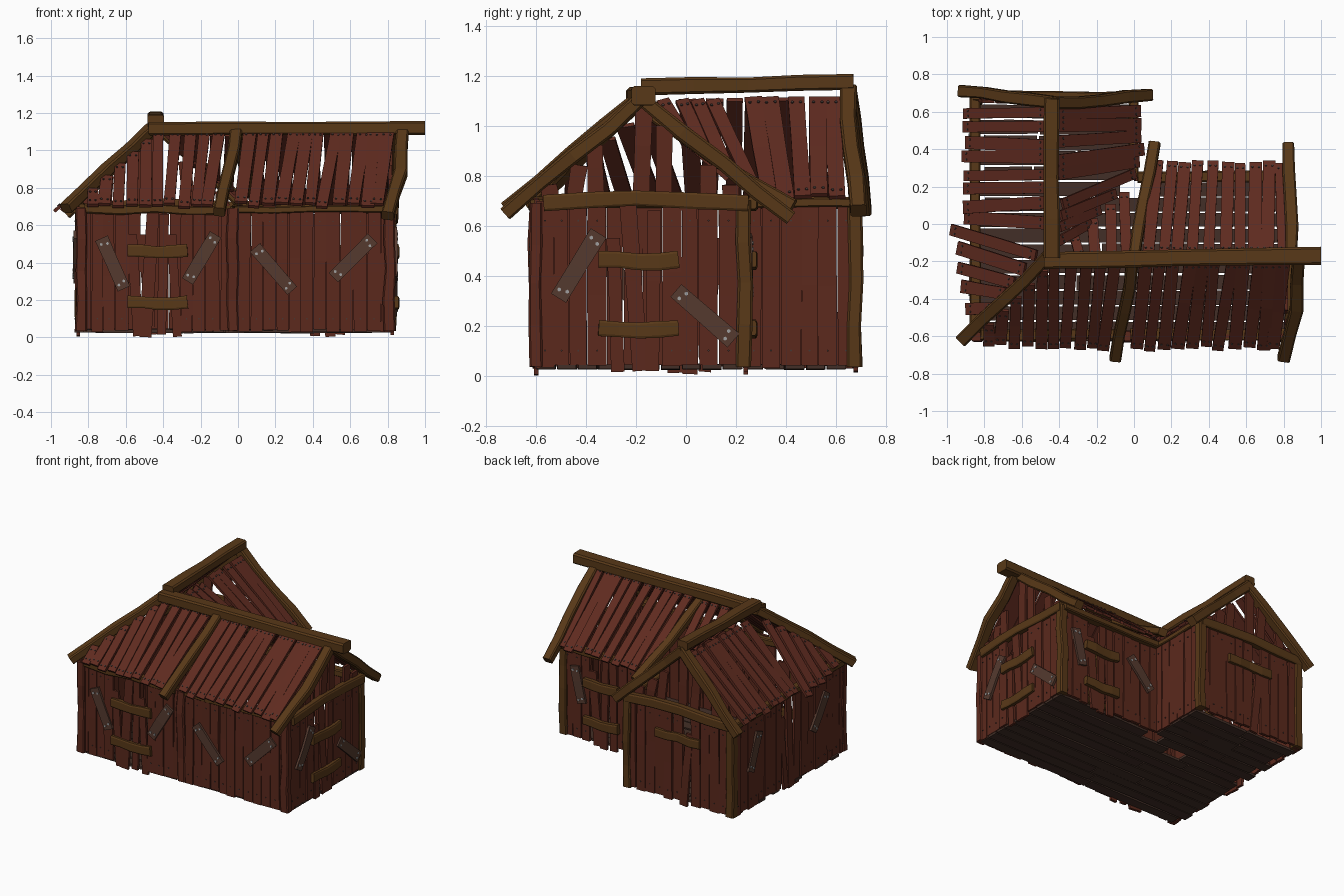
import bpy, bmesh, random
from mathutils import Vector as V

if "Cube" in bpy.data.objects:
    bpy.data.objects.remove(bpy.data.objects["Cube"])

random.seed(11)
R = random.uniform


def material(name, rgb):
    m = bpy.data.materials.new(name)
    m.diffuse_color = (*rgb, 1)
    m.use_nodes = True
    m.node_tree.nodes["Principled BSDF"].inputs["Base Color"].default_value = m.diffuse_color
    return m


WALL = material("wall_wood", (0.105, 0.022, 0.012))
ROOF = material("roof_wood", (0.115, 0.024, 0.014))
BEAM = material("beam_wood", (0.098, 0.040, 0.009))
PATCH = material("patch_wood", (0.090, 0.042, 0.028))
FLOOR = material("floor_wood", (0.055, 0.028, 0.020))
NAIL = material("nail_metal", (0.06, 0.04, 0.035))
STEEL = material("patch_nail_metal", (0.35, 0.35, 0.35))


def finish(bm, name, *mats):
    bmesh.ops.recalc_face_normals(bm, faces=bm.faces)
    me = bpy.data.meshes.new(name)
    bm.to_mesh(me)
    bm.free()
    ob = bpy.data.objects.new(name, me)
    bpy.context.collection.objects.link(ob)
    for m in mats:
        me.materials.append(m)


def sweep(bm, pts, normal, section, mat=0):
    """Loft a cross-section (side, up) along points; section is a function of the ring index."""
    rings = []
    for i, p in enumerate(pts):
        d = (pts[min(i + 1, len(pts) - 1)] - pts[max(i - 1, 0)]).normalized()
        side = d.cross(normal).normalized()
        up = side.cross(d)
        rings.append([bm.verts.new(p + side * s + up * u) for s, u in section(i)])
    n = len(rings[0])
    faces = [bm.faces.new((a[k], a[(k + 1) % n], b[(k + 1) % n], b[k]))
             for a, b in zip(rings, rings[1:]) for k in range(n)]
    faces += [bm.faces.new(rings[0][::-1]), bm.faces.new(rings[-1])]
    for f in faces:
        f.material_index = mat


def nail(bm, p, normal, r=0.006):
    n = V(normal).normalized()
    ring = [(r * x, r * y) for x, y in ((1, 0), (.5, .87), (-.5, .87), (-1, 0), (-.5, -.87), (.5, -.87))]
    sweep(bm, [p, p + n * 0.005], V((0.3, 0.5, 0.81)), lambda i: ring, 1)


def plank(bm, a, b, n, w=0.075, t=0.018, nails=False):
    """Rough flat board from a to b facing n, slightly uneven in width and bend."""
    a, b, n = V(a), V(b), V(n).normalized()
    pts = [a, a.lerp(b, R(.4, .6)) + n * R(-.004, .004), b]
    ws = [w * R(.92, 1.04) / 2 for _ in pts]
    sweep(bm, pts, n, lambda i: [(-ws[i], -t / 2), (ws[i], -t / 2), (ws[i], t / 2), (-ws[i], t / 2)])
    if nails:
        d = (b - a).normalized()
        side = d.cross(n)
        for e in (a + d * .035, b - d * .035):
            for s in (-.25, .25):
                nail(bm, e + side * s * w + n * t / 2, n)


def beam(name, pts, w=0.07, h=0.07, up=(0, 0, 1), wob=0.008, mat=BEAM):
    """Hewn beam with chamfered edges and a wavering line."""
    pts = [V(p) for p in pts]
    fine = []
    for a, b in zip(pts, pts[1:]):
        k = 4 if len(pts) == 2 else 2
        fine += [a.lerp(b, j / k) + (V((R(-wob, wob), R(-wob, wob), R(-wob, wob))) if j else V())
                 for j in range(k)]
    fine.append(pts[-1])
    scale = [R(.92, 1.08) for _ in fine]
    oct_ = [(-.5, -.36), (-.38, -.5), (.38, -.5), (.5, -.36), (.5, .36), (.38, .5), (-.38, .5), (-.5, .36)]
    bm = bmesh.new()
    sweep(bm, fine, V(up), lambda i: [(x * w * scale[i], y * h * scale[i]) for x, y in oct_])
    finish(bm, name, mat)


def wall(name, a, b, n, windows=()):
    """Upright boards from a to b; inside a window span the boards are broken and crooked."""
    bm = bmesh.new()
    a, b, n = V((*a, 0)), V((*b, 0)), V(n)
    length, d = (b - a).length, (b - a).normalized()
    s, k = 0.0, 0
    while s < length - .02:
        w = min(R(.06, .085), length - s)
        c = a + d * (s + w / 2)
        if any(lo < s + w / 2 < hi for lo, hi in windows):
            lean = d * R(-.03, .03)
            top = (.55, .68, .66)[k % 3]
            k += 1
            plank(bm, c - lean + V((0, 0, R(.002, .02))), c + lean + V((0, 0, top)), n, w * .8)
        else:
            c += n * R(-.007, .004)
            plank(bm, c + V((0, 0, R(.028, .045))), c + d * R(-.005, .005) + V((0, 0, R(.68, .71))), n, w * .97, .02)
            for z in (.10, .62):
                nail(bm, c + n * .011 + V((0, 0, z)), n, .004)
        s += w
    finish(bm, name, WALL, NAIL)


def roof(name, low, high, n, count, skew=.02, w=.068, skip=()):
    """Loose boards running from the low edge to the high edge of a slope."""
    bm = bmesh.new()
    l0, l1, h0, h1 = map(V, (*low, *high))
    for i in range(count):
        u = (i + .5) / count
        p, q = l0.lerp(l1, u + R(-skew, skew)), h0.lerp(h1, u + R(-skew, skew))
        if i in skip or (q - p).length < .09:
            continue
        plank(bm, p - (q - p).normalized() * R(-.015, .02) + V(n) * R(0, .012), q, n, w * R(.85, 1.1), .018, True)
    finish(bm, name, ROOF, NAIL)


def patch(name, a, b, n):
    bm = bmesh.new()
    a, b, n = V(a), V(b), V(n)
    plank(bm, a, b, n, .072, .016)
    side = (b - a).normalized().cross(n)
    for u, s in ((.1, .015), (.13, -.018), (.9, .016), (.87, -.016)):
        nail(bm, a.lerp(b, u) + side * s + n * .008, n, .008)
    finish(bm, name, PATCH, STEEL)


# Walls of the L-shaped plan
X0, X1, XI, Y0, YI, Y1 = -.855, .825, 0.0, -.60, .24, .68
wall("front_wall", (X0, Y0), (X1, Y0), (0, -1, 0), [(.30, .55)])
wall("right_gable_wall", (X1, Y0), (X1, YI), (1, 0, 0), [(.27, .54)])
wall("inner_back_wall", (X1, YI), (XI, YI), (0, 1, 0), [(.22, .44)])
wall("inner_side_wall", (XI, YI), (XI, Y1), (1, 0, 0))
wall("rear_gable_wall", (XI, Y1), (X0, Y1), (0, 1, 0), [(.46, .53)])
wall("left_wall", (X0, Y1), (X0, Y0), (-1, 0, 0), [(.53, .78)])

# Floor boards along x, with worn gaps and ragged ends
bm = bmesh.new()
y = Y0 + .04
while y < Y1:
    end = X1 if y < YI else XI
    split = R(-.5, .1) if y < YI else R(-.6, -.3)
    gap = R(.02, .10) if .1 < y < YI else .005
    plank(bm, (X0 + R(-.02, .06), y, .035), (split - gap, y, .035), (0, 0, 1), .076)
    plank(bm, (split + gap, y + R(-.005, .005), .033), (end, y, .035), (0, 0, 1), .076)
    y += .083
finish(bm, "floor_boards", FLOOR)

# Corner posts: hewn beams at the gables, red boards along the front
for i, (x, py) in enumerate([(X1 - .01, YI - .01), (XI - .01, Y1 - .005), (X0 + .015, Y1 - .005)]):
    beam(f"post_{i + 1}", [(x, py, .035), (x, py, .70)], .06, .06, (0, 1, 0))
for i, x in enumerate([X0 + .015, -.025, X1 - .015]):
    beam(f"front_post_{i + 1}", [(x, Y0, .035), (x, Y0, .69)], .06, .05, (0, 1, 0), mat=WALL)

# Eave and tie beams
beam("front_eave_left", [(-.82, -.59, .69), (-.08, -.59, .68)], .06, .05)
beam("front_eave_right", [(-.02, -.59, .685), (.81, -.59, .685)], .06, .035)
beam("right_tie", [(.83, -.57, .69), (.83, -.2, .71), (.83, .25, .69)], .05, .065)
beam("inner_back_eave", [(.82, .25, .69), (.02, .25, .69)], .06, .045)
beam("inner_side_eave", [(0, .25, .69), (0, .68, .69)], .05, .035)
beam("rear_tie", [(.0, .685, .69), (-.44, .685, .71), (-.86, .685, .69)], .05, .065)
beam("left_eave", [(-.85, .68, .69), (-.85, -.58, .69)], .06, .05)

# Ridges, bargeboards, hip and rafters
beam("main_ridge", [(-.48, -.195, 1.115), (1.0, -.17, 1.12)], .095, .075, wob=.003)
beam("rear_ridge", [(-.44, -.18, 1.155), (-.44, .67, 1.175)], .085, .065, wob=.004)
N = {"f": (0, -.66, .75), "b": (0, .66, .75), "l": (-.66, 0, .75), "r": (.66, 0, .75)}
beam("right_barge_front", [(.88, -.18, 1.11), (.87, -.45, .88), (.80, -.72, .65)], .07, .06, N["f"])
beam("right_barge_back", [(.84, -.17, 1.10), (.835, .15, .85), (.825, .42, .63)], .065, .06, N["b"])
beam("rear_barge_left", [(-.42, .65, 1.14), (-.68, .68, .90), (-.92, .71, .66)], .065, .065, N["l"])
beam("rear_barge_right", [(-.44, .65, 1.14), (-.18, .66, .90), (.08, .69, .66)], .065, .065, N["r"])
beam("hip_beam", [(-.46, -.17, 1.12), (-.70, -.41, .90), (-.92, -.62, .69)], .07, .06, (-.4, -.4, .8))
beam("mid_rafter_front", [(-.01, -.20, 1.10), (-.05, -.46, .89), (-.10, -.72, .67)], .065, .06, N["f"])
beam("mid_rafter_back", [(.0, -.19, 1.08), (.05, .12, .86), (.11, .43, .68)], .06, .05, N["b"])

# Roof boards, slope by slope
roof("roof_front_hip", [(-.82, -.65, .70), (-.47, -.65, .70)], [(-.80, -.56, .77), (-.45, -.21, 1.09)], N["f"], 5, .03)
roof("roof_front_left", [(-.47, -.66, .70), (-.12, -.66, .70)], [(-.45, -.20, 1.10), (-.06, -.20, 1.10)], N["f"], 5, .05)
roof("roof_front_right", [(-.02, -.66, .71), (.79, -.66, .70)], [(.03, -.20, 1.10), (.85, -.20, 1.10)], N["f"], 11, .018)
roof("roof_back", [(.09, .32, .70), (.83, .32, .70)], [(.04, -.16, 1.10), (.84, -.16, 1.10)], N["b"], 10, .014)
roof("roof_left", [(-.90, .64, .70), (-.90, -.02, .70)], [(-.47, .64, 1.11), (-.47, -.02, 1.10)], N["l"], 8, .025, .066)
roof("roof_left_hip", [(-.97, .03, .68), (-.89, -.50, .70)], [(-.50, -.14, 1.08), (-.77, -.48, .82)], N["l"], 5, .02)
roof("roof_inner_side", [(.03, .30, .71), (.03, .64, .71)], [(-.41, .22, 1.11), (-.41, .64, 1.11)], N["r"], 5, .04)
roof("roof_valley_side", [(-.28, -.04, .97), (.02, .30, .73)], [(-.41, -.12, 1.10), (-.38, .14, 1.10)], N["r"], 4, .03, .055)
roof("roof_valley_back", [(-.36, -.10, 1.0), (.0, .22, .74)], [(-.34, -.18, 1.09), (.0, -.18, 1.08)], N["b"], 4, .03, .06)

# Slats filling the upper gables
bm = bmesh.new()
for i in range(9):
    u = -.36 + i * .09
    top = 1.08 - abs(u) * .88
    if i not in (3, 6):
        plank(bm, (.81, -.18 + u, .70), (.815, -.18 + u + R(-.02, .03), top), (1, 0, 0), .068)
    if i not in (2, 5):
        plank(bm, (-.44 + u, .66, .70), (-.44 + u + R(-.03, .03), .655, top + .02), (0, 1, 0), .07)
finish(bm, "gable_slats", WALL)

# Rails across the broken windows
rails = {"front": ((-.59, -.612), (-.27, -.612)), "right": ((.842, -.35), (.842, -.03)),
         "inner_back": ((.64, .265), (.36, .265))}
for side, (a, b) in rails.items():
    for z, tag in ((.465, "upper"), (.19, "lower")):
        m = ((a[0] + b[0]) / 2, (a[1] + b[1]) / 2)
        beam(f"{side}_window_rail_{tag}", [(*a, z), (*m, z - .010), (*b, z)], .035, .065, wob=.005)
beam("rear_rail", [(-.24, .69, .50), (-.60, .69, .50)], .035, .065)

# Diagonal patch boards
for i, (xa, za, xb, zb) in enumerate([(-.73, .53, -.61, .26), (-.12, .55, -.27, .30), (.09, .48, .29, .25), (.72, .53, .51, .32)]):
    patch(f"front_patch_{i + 1}", (xa, -.616, za), (xb, -.616, zb), (0, -1, 0))
for i, (ya, za, yb, zb) in enumerate([(-.35, .57, -.51, .31), (-.04, .34, .19, .14)]):
    patch(f"right_patch_{i + 1}", (.843, ya, za), (.843, yb, zb), (1, 0, 0))
for i, (xa, za, xb, zb) in enumerate([(.72, .56, .66, .30), (.25, .52, .07, .32)]):
    patch(f"inner_back_patch_{i + 1}", (xa, .257, za), (xb, .257, zb), (0, 1, 0))
for i, (ya, za, yb, zb) in enumerate([(.50, .30, .40, .56), (-.22, .32, -.38, .55)]):
    patch(f"left_patch_{i + 1}", (-.872, ya, za), (-.872, yb, zb), (-1, 0, 0))
